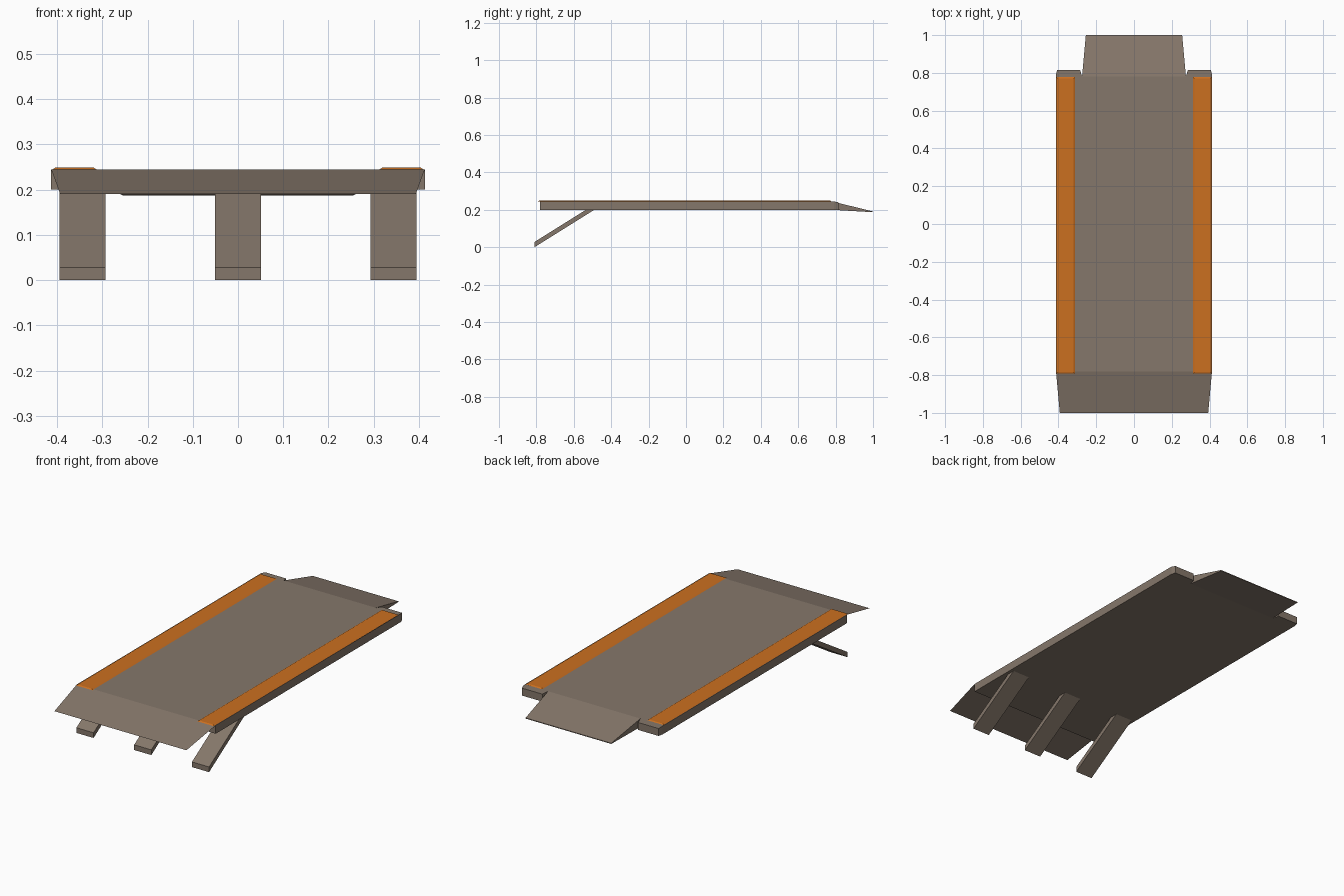
import bpy, bmesh

if "Cube" in bpy.data.objects:
    bpy.data.objects.remove(bpy.data.objects["Cube"])


def material(name, rgb):
    m = bpy.data.materials.new(name)
    m.diffuse_color = (*rgb, 1)
    m.use_nodes = True
    m.node_tree.nodes["Principled BSDF"].inputs["Base Color"].default_value = m.diffuse_color
    return m


GREY = material("warm grey", (0.235, 0.185, 0.145))
ORANGE = material("orange", (0.60, 0.16, 0.014))


def finish(name, bm, mat):
    bmesh.ops.recalc_face_normals(bm, faces=bm.faces)
    me = bpy.data.meshes.new(name)
    bm.to_mesh(me)
    bm.free()
    me.materials.append(mat)
    ob = bpy.data.objects.new(name, me)
    bpy.context.collection.objects.link(ob)


def loft(name, a, b, mat):
    """Solid joining two matching closed outlines."""
    bm = bmesh.new()
    va = [bm.verts.new(p) for p in a]
    vb = [bm.verts.new(p) for p in b]
    bm.faces.new(va)
    bm.faces.new(vb[::-1])
    for i in range(len(a)):
        j = (i + 1) % len(a)
        bm.faces.new((va[i], vb[i], vb[j], va[j]))
    finish(name, bm, mat)


# Deck slab with two rear corner lugs
half = [(0.413, -0.78), (0.413, 0.79), (0.407, 0.815), (0.285, 0.815), (0.275, 0.78)]
outline = half + [(-x, y) for x, y in reversed(half)]
loft("deck", [(x, y, 0.2) for x, y in outline],
     [(x, y, 0.245 if y < 0.8 else 0.24) for x, y in outline], GREY)

# Rear flap: tapering wedge
loft("rear_flap", [(s * 0.275, 0.78, z) for s, z in ((-1, 0.2), (1, 0.2), (1, 0.245), (-1, 0.245))],
     [(s * 0.255, 1.0, z) for s, z in ((-1, 0.187), (1, 0.187), (1, 0.191), (-1, 0.191))], GREY)

# Front flap: thin sloping sheet
bm = bmesh.new()
bm.faces.new([bm.verts.new(p) for p in ((-0.413, -0.78, 0.245), (-0.393, -1.0, 0.19),
                                        (0.393, -1.0, 0.19), (0.413, -0.78, 0.245))])
finish("front_flap", bm, GREY)

# Edge strips with bevelled rims
for side, s in (("left", -1), ("right", 1)):
    def rim(i, z):
        x0, x1, y0, y1 = 0.312 + i, 0.411 - i, -0.792 + i, 0.778 - i
        return [(s * x, y, z) for x, y in ((x0, y0), (x1, y0), (x1, y1), (x0, y1))]
    loft(side + "_edge_strip", rim(0, 0.2445), rim(0.007, 0.2485), ORANGE)

# Three slanted support legs
profile = [(-0.81, 0), (-0.81, 0.028), (-0.53, 0.203), (-0.485, 0.203)]
for side, cx in (("left", -0.344), ("middle", 0), ("right", 0.344)):
    loft(side + "_leg", [(cx - 0.051, y, z) for y, z in profile],
         [(cx + 0.051, y, z) for y, z in profile], GREY)
